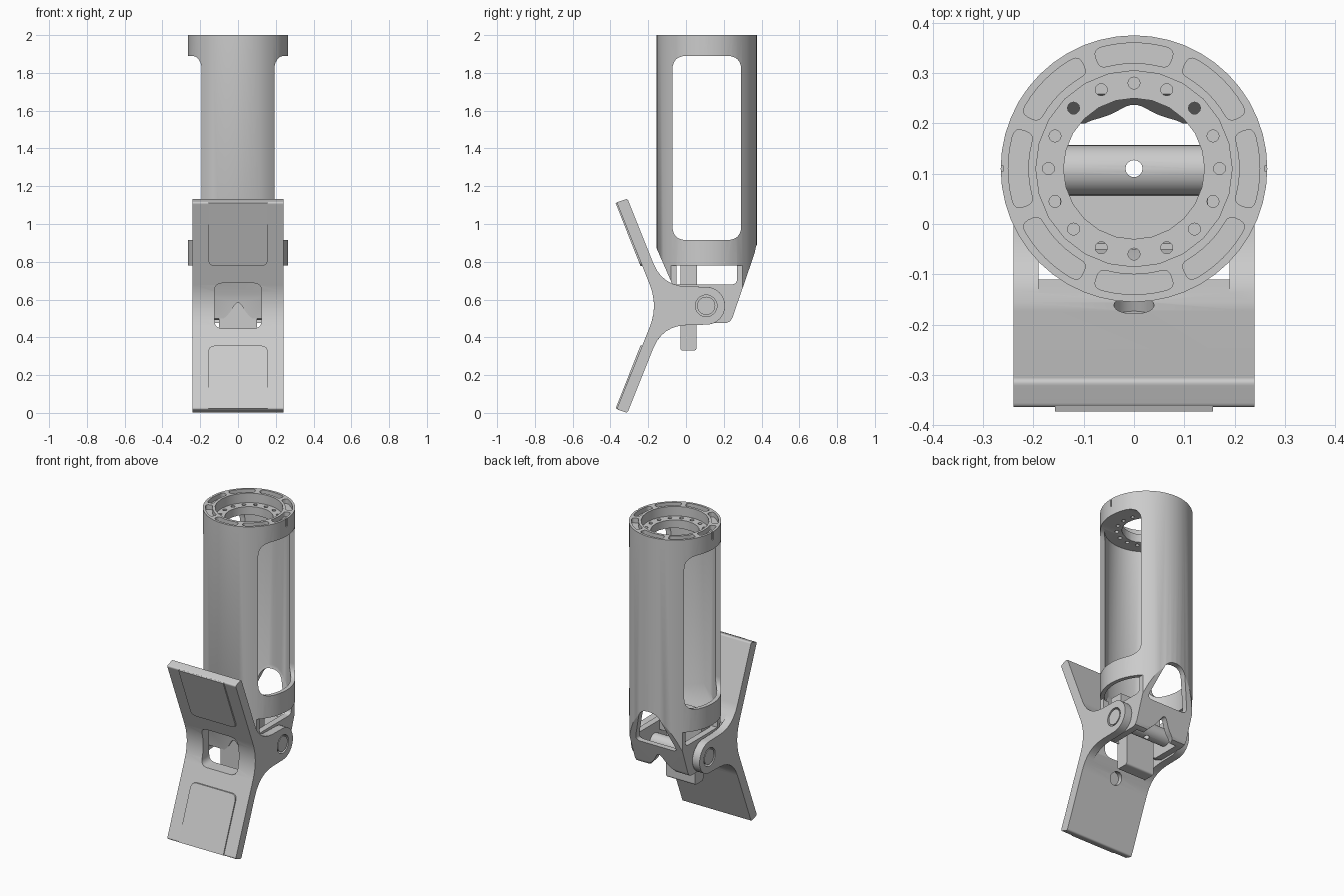
import bpy, bmesh, math
from mathutils import Matrix, Vector

if "Cube" in bpy.data.objects:
    bpy.data.objects.remove(bpy.data.objects["Cube"])

GREY = (0.6, 0.6, 0.6, 1)
grey = bpy.data.materials.new("light grey")
grey.use_nodes = True
grey.diffuse_color = GREY
grey.node_tree.nodes["Principled BSDF"].inputs["Base Color"].default_value = GREY

TUBE_Y = 0.11              # tube axis
HINGE = (0.107, 0.567)     # pin centre in (y, z)
MID = HINGE[1]             # mirror height of the clip


def prism(name, pts, axis, lo, hi):
    """Extrude a 2D outline along an axis."""
    place = {"x": lambda a, b, c: (c, a, b),
             "y": lambda a, b, c: (a, c, b),
             "z": lambda a, b, c: (a, b, c)}[axis]
    bm = bmesh.new()
    face = bm.faces.new([bm.verts.new(place(a, b, lo)) for a, b in pts])
    out = bmesh.ops.extrude_face_region(bm, geom=[face], use_keep_orig=True)
    moved = [g for g in out["geom"] if isinstance(g, bmesh.types.BMVert)]
    bmesh.ops.translate(bm, verts=moved, vec=place(0, 0, hi - lo))
    bmesh.ops.recalc_face_normals(bm, faces=bm.faces)
    if bm.calc_volume(signed=True) < 0:
        bmesh.ops.reverse_faces(bm, faces=bm.faces)
    mesh = bpy.data.meshes.new(name)
    bm.to_mesh(mesh)
    bm.free()
    mesh.materials.append(grey)
    ob = bpy.data.objects.new(name, mesh)
    bpy.context.collection.objects.link(ob)
    return ob


def arc(cx, cy, r, start=0, end=360, n=48):
    steps = n if end - start == 360 else n + 1
    angles = [math.radians(start + (end - start) * i / n) for i in range(steps)]
    return [(cx + r * math.cos(a), cy + r * math.sin(a)) for a in angles]


def rect(a0, a1, b0, b1):
    return [(a0, b0), (a1, b0), (a1, b1), (a0, b1)]


def fillet(pts, d, n=6):
    """Round the corners; d is one distance or one for each corner."""
    d = d if isinstance(d, list) else [d] * len(pts)
    out = []
    for i, p in enumerate(pts):
        p = Vector(p)
        if d[i] == 0:
            out.append(tuple(p))
            continue
        a = p + (Vector(pts[i - 1]) - p).normalized() * d[i]
        b = p + (Vector(pts[(i + 1) % len(pts)]) - p).normalized() * d[i]
        for k in range(n + 1):
            t = k / n
            out.append(tuple(a * (1 - t) ** 2 + p * 2 * t * (1 - t) + b * t * t))
    return out


def flip(pts):
    """Mirror a (y, z) outline about the clip's middle height."""
    return [(y, 2 * MID - z) for y, z in reversed(pts)]


def apply(ob, mod):
    bpy.context.view_layer.objects.active = ob
    bpy.ops.object.modifier_apply(modifier=mod.name)


def volume(ob):
    bm = bmesh.new()
    bm.from_object(ob, bpy.context.evaluated_depsgraph_get())
    v = bm.calc_volume()
    bm.free()
    return v


def boolean(ob, tool, op="DIFFERENCE"):
    """Apply a boolean with the first solver that gives a plausible volume."""
    before = volume(ob)
    low = 0.03 * before
    if op == "DIFFERENCE":
        low = max(low, before - 1.01 * volume(tool))
    mod = ob.modifiers.new("cut", "BOOLEAN")
    mod.operation, mod.object = op, tool
    for solver in ("EXACT", "MANIFOLD"):
        mod.solver = solver
        if low < volume(ob) < 0.99999 * before:
            apply(ob, mod)
            break
    else:
        ob.modifiers.remove(mod)
    bpy.data.objects.remove(tool)


def tapered(name, r, bottom, top, side, width, shoulder):
    """Cylinder trimmed by a side outline and narrowed below a shoulder."""
    ob = prism(name, arc(0, TUBE_Y, r), "z", bottom, top)
    boolean(ob, prism("trim", side, "x", -1, 1), "INTERSECT")
    for s in (-1, 1):
        x0, x1 = sorted((s * width, s))
        boolean(ob, prism("trim", rect(-1, 1, 0, shoulder), "x", x0, x1))
    return ob


# Tube body: outer shell with a wedge-shaped foot, hollowed
foot = [(-0.03, 0.5), (0.02, 0.475), (0.21, 0.475), (0.232, 0.483), (0.246, 0.504)]
body = tapered("tube_body", 0.265, 0.4, 2.0,
               [(-0.4, 2.1), (-0.4, 1.43), (-0.05, 0.63)] + foot + [(0.55, 1.39), (0.55, 2.1)],
               0.185, 0.78)
void = tapered("void", 0.24, 0.35, 1.885,
               [(-0.2, 1.95), (-0.2, 1.06), (-0.03, 0.66), (0, 0.3), (0.14, 0.3),
                (0.4, 1.06), (0.4, 1.95)], 0.145, 0.77)
boolean(body, void)

# Side windows, side slots, foot arches and the rear opening
boolean(body, prism("window", fillet(rect(-0.072, 0.292, 0.915, 1.89), 0.075), "x", -1, 1))
boolean(body, prism("slot", fillet(rect(-0.05, 0.27, 0.68, 0.78), [0, 0.03, 0, 0]), "x", -1, 1))
bell = [(-0.12, 0.4), (-0.1, 0.48), (-0.05, 0.52), (0, 0.6), (0.05, 0.52), (0.1, 0.48), (0.12, 0.4)]
boolean(body, prism("arch", fillet(bell, [0, 0.03, 0.03, 0.04, 0.03, 0.03, 0]), "y", -1, 1))
boolean(body, prism("rear_hole", fillet([(-0.15, 0.645), (0.15, 0.645), (0.06, 0.89), (-0.06, 0.89)],
                                        [0.04, 0.04, 0.055, 0.055]), "y", 0.15, 0.6))

# Rim: counterbore, opening, rim pockets and screw holes
boolean(body, prism("counterbore", arc(0, TUBE_Y, 0.195, n=24), "z", 1.94, 2.1))
boolean(body, prism("opening", arc(0, TUBE_Y, 0.14, n=24), "z", 1.8, 2.1))
for i in range(8):
    mid = 45 * i
    outline = (arc(0, TUBE_Y, 0.25, mid - 19, mid + 19, 8)
               + arc(0, TUBE_Y, 0.21, mid - 19, mid + 19, 8)[::-1])
    corners = [0.016 if k in (0, 8, 9, 17) else 0 for k in range(18)]
    boolean(body, prism("pocket", fillet(outline, corners, 4), "z", 1.97, 2.1))
for i in range(16):
    a = math.tau * i / 16
    boolean(body, prism("screw_hole", arc(0.17 * math.cos(a), TUBE_Y + 0.17 * math.sin(a), 0.012, n=12),
                        "z", 1.8, 2.1))
for s in (-1, 1):
    x0, x1 = sorted((s * 0.26, s * 0.3))
    boolean(body, prism("notch", rect(x0, x1, TUBE_Y - 0.006, TUBE_Y + 0.006), "z", 1.95, 2.1))

# Clip: V-shaped plate with two hinge cheeks
upper = fillet([(-0.147, MID), (-0.367, 1.115), (-0.31, 1.134), (-0.125, 0.672), (0.1, 0.667)],
               [0, 0.012, 0.012, 0.13, 0])[1:]
waist = fillet([(-0.367, 0.019), (-0.147, MID), (-0.367, 1.115)], [0, 0.12, 0])[1:-1]
knuckle = arc(HINGE[0], HINGE[1], 0.1, -90, 90, 16)
clip = prism("clip", waist + upper[:-1] + knuckle[::-1] + flip(upper[:-1]), "x", -0.24, 0.24)
gap = [(0.4, 0.9), (-0.2, 0.9), (-0.155, 0.76), (-0.11, 0.69)]
boolean(clip, prism("gap", gap + flip(gap), "x", -0.19, 0.19))
bevel = clip.modifiers.new("soft edges", "BEVEL")
bevel.width, bevel.segments, bevel.limit_method, bevel.angle_limit = 0.008, 2, "ANGLE", math.radians(60)
apply(clip, bevel)
boolean(clip, prism("clip_window", fillet(rect(-0.125, 0.125, 0.447, 0.687), 0.045), "y", -0.4, 0))
boolean(clip, prism("pin_hole", arc(*HINGE, 0.057, n=32), "x", -0.4, 0.4))
for s in (-1, 1):
    # Blind spring seat on the inner side of each flap
    seat = prism("spring_seat", arc(0, 0, 0.04, n=24), "y", -0.025, 0.08)
    seat.data.transform(Matrix.Translation((0, -0.165, MID + s * 0.2))
                        @ Matrix.Rotation(s * math.radians(22), 4, "X"))
    boolean(clip, seat)

# Raised grip pads on the outer side of both flaps
strip = [(-0.36, 1.115), (-0.228, 0.78), (-0.2405, 0.776), (-0.3725, 1.111)]
pad_shape = fillet(rect(-0.157, 0.157, 0.778, 1.2), [0.035, 0.035, 0, 0])
for name, mirror in (("upper_pad", list), ("lower_pad", flip)):
    pad = prism(name, mirror(strip), "x", -0.2, 0.2)
    boolean(pad, prism("pad_shape", mirror(pad_shape), "y", -1, 1), "INTERSECT")

# Hinge pin, drilled barrel and stop block
prism("hinge_pin_left", arc(*HINGE, 0.048, n=32), "x", 0.15, 0.238)
prism("hinge_pin_right", arc(*HINGE, 0.048, n=32), "x", -0.238, -0.15)
barrel = prism("barrel", arc(*HINGE, 0.05, n=32), "x", -0.16, 0.16)
boolean(barrel, prism("drill", arc(0, TUBE_Y, 0.017, n=16), "z", 0, 1))
prism("stop_block", fillet(rect(-0.03, 0.055, 0.33, 0.66), [0.015, 0.015, 0, 0]), "x", -0.1, 0.1)
prism("cross_bar", rect(-0.03, 0.057, 0.62, 0.78), "x", -0.147, 0.147)

# Smooth shading with sharp edges kept and flat areas weighted
bpy.ops.object.select_all(action="DESELECT")
for ob in bpy.context.scene.objects:
    if ob.type == "MESH":
        ob.select_set(True)
        bpy.context.view_layer.objects.active = ob
bpy.ops.object.shade_smooth_by_angle(angle=math.radians(30))
for ob in bpy.context.selected_objects:
    ob.modifiers.new("flat areas", "WEIGHTED_NORMAL").keep_sharp = True
